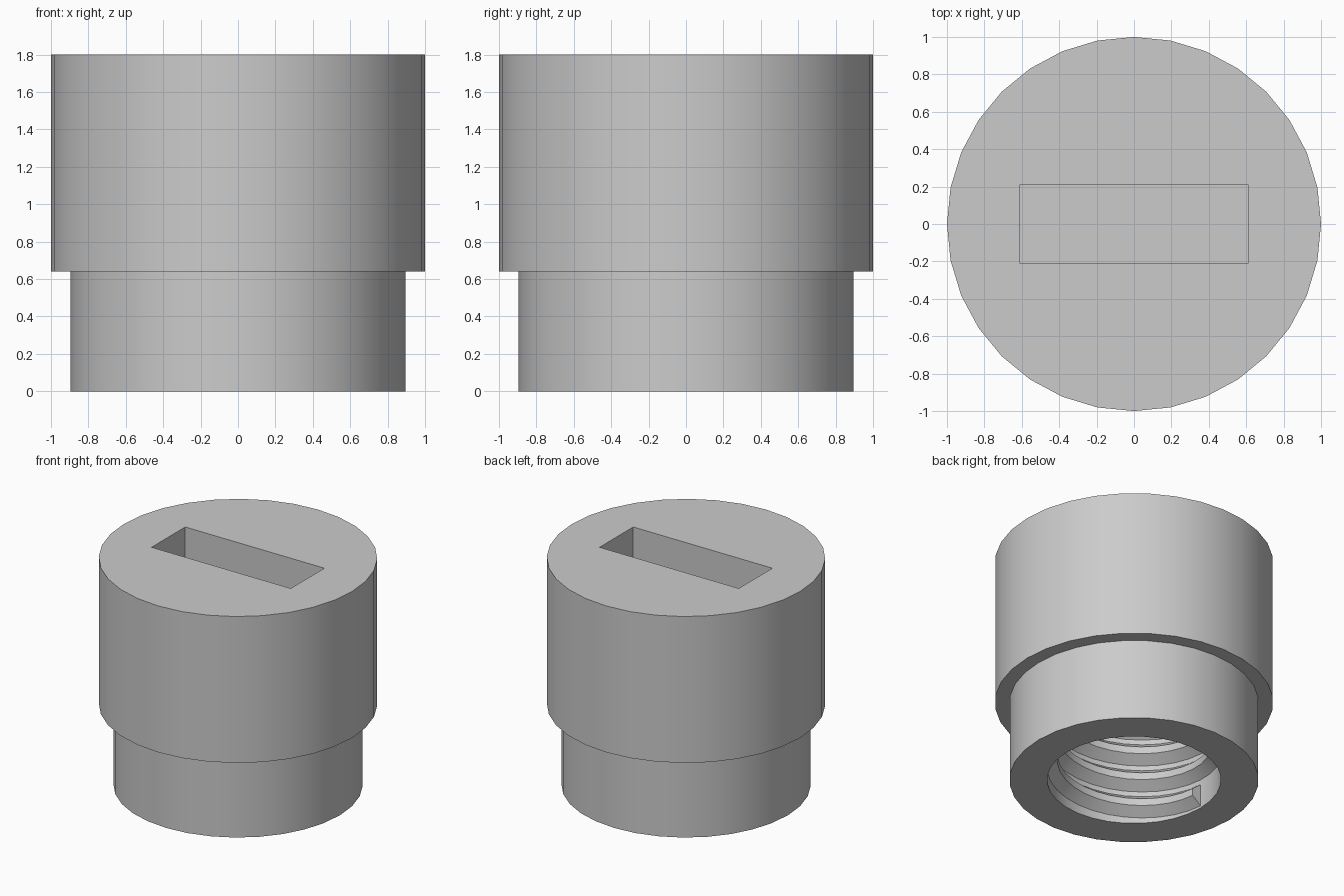
import bpy, bmesh, math

cube = bpy.data.objects.get("Cube")
if cube:
    bpy.data.objects.remove(cube, do_unlink=True)

SIDES = 32
HEIGHT = 1.8
BORE_RADIUS, BORE_DEPTH = 0.625, 1.0
SLOT_LENGTH, SLOT_WIDTH, SLOT_DEPTH = 1.22, 0.42, 0.4

grey = bpy.data.materials.new("plain grey")
grey.use_nodes = True
colour = (0.6, 0.6, 0.6, 1)
grey.diffuse_color = colour
grey.node_tree.nodes["Principled BSDF"].inputs["Base Color"].default_value = colour


def make_object(name, bm):
    bmesh.ops.recalc_face_normals(bm, faces=bm.faces)
    mesh = bpy.data.meshes.new(name)
    bm.to_mesh(mesh)
    bm.free()
    mesh.materials.append(grey)
    obj = bpy.data.objects.new(name, mesh)
    bpy.context.collection.objects.link(obj)
    return obj


def select(obj):
    bpy.ops.object.select_all(action='DESELECT')
    obj.select_set(True)
    bpy.context.view_layer.objects.active = obj


def smooth(obj):
    select(obj)
    bpy.ops.object.shade_smooth_by_angle(angle=math.radians(30))


def lathe(name, profile):
    """Spin a radius/height profile, with a flat cap at each end."""
    bm = bmesh.new()
    rings = []
    for r, z in profile:
        angles = [math.tau * i / SIDES for i in range(SIDES)]
        rings.append([bm.verts.new((r * math.cos(a), r * math.sin(a), z)) for a in angles])
    for low, high in zip(rings, rings[1:]):
        for i in range(SIDES):
            j = (i + 1) % SIDES
            bm.faces.new((low[i], low[j], high[j], high[i]))
    bm.faces.new(rings[0])
    bm.faces.new(rings[-1])
    return make_object(name, bm)


# Stepped cap with a blind bore from below
cap = lathe("cap_body", [
    (BORE_RADIUS, BORE_DEPTH), (BORE_RADIUS, 0), (0.895, 0),
    (0.895, 0.64), (1, 0.64), (1, HEIGHT)])

# Rectangular slot in the top
bm = bmesh.new()
bmesh.ops.create_cube(bm, size=1)
bmesh.ops.scale(bm, vec=(SLOT_LENGTH, SLOT_WIDTH, 2 * SLOT_DEPTH), verts=bm.verts)
bmesh.ops.translate(bm, vec=(0, 0, HEIGHT), verts=bm.verts)
cutter = make_object("slot_cutter", bm)
cutter.hide_render = True
cut = cap.modifiers.new("slot", 'BOOLEAN')
cut.operation, cut.solver, cut.object = 'DIFFERENCE', 'EXACT', cutter
select(cap)
bpy.ops.object.modifier_apply(modifier=cut.name)
bpy.data.objects.remove(cutter, do_unlink=True)
smooth(cap)

# Internal screw thread: a tapered ridge climbing the bore
PITCH, TURNS = 0.215, 3.75
section = [(0.64, -0.1), (0.55, -0.028), (0.55, 0.028), (0.64, 0.1)]
bm = bmesh.new()
rings = []
for i in range(int(SIDES * TURNS) + 1):
    turn = i / SIDES
    a = math.pi + math.tau * turn
    z = 0.105 + PITCH * turn
    rings.append([bm.verts.new((r * math.cos(a), r * math.sin(a), z + dz)) for r, dz in section])
for a, b in zip(rings, rings[1:]):
    for k in range(len(section)):
        n = (k + 1) % len(section)
        bm.faces.new((a[k], a[n], b[n], b[k]))
bm.faces.new(rings[0])
bm.faces.new(rings[-1])
smooth(make_object("screw_thread", bm))
